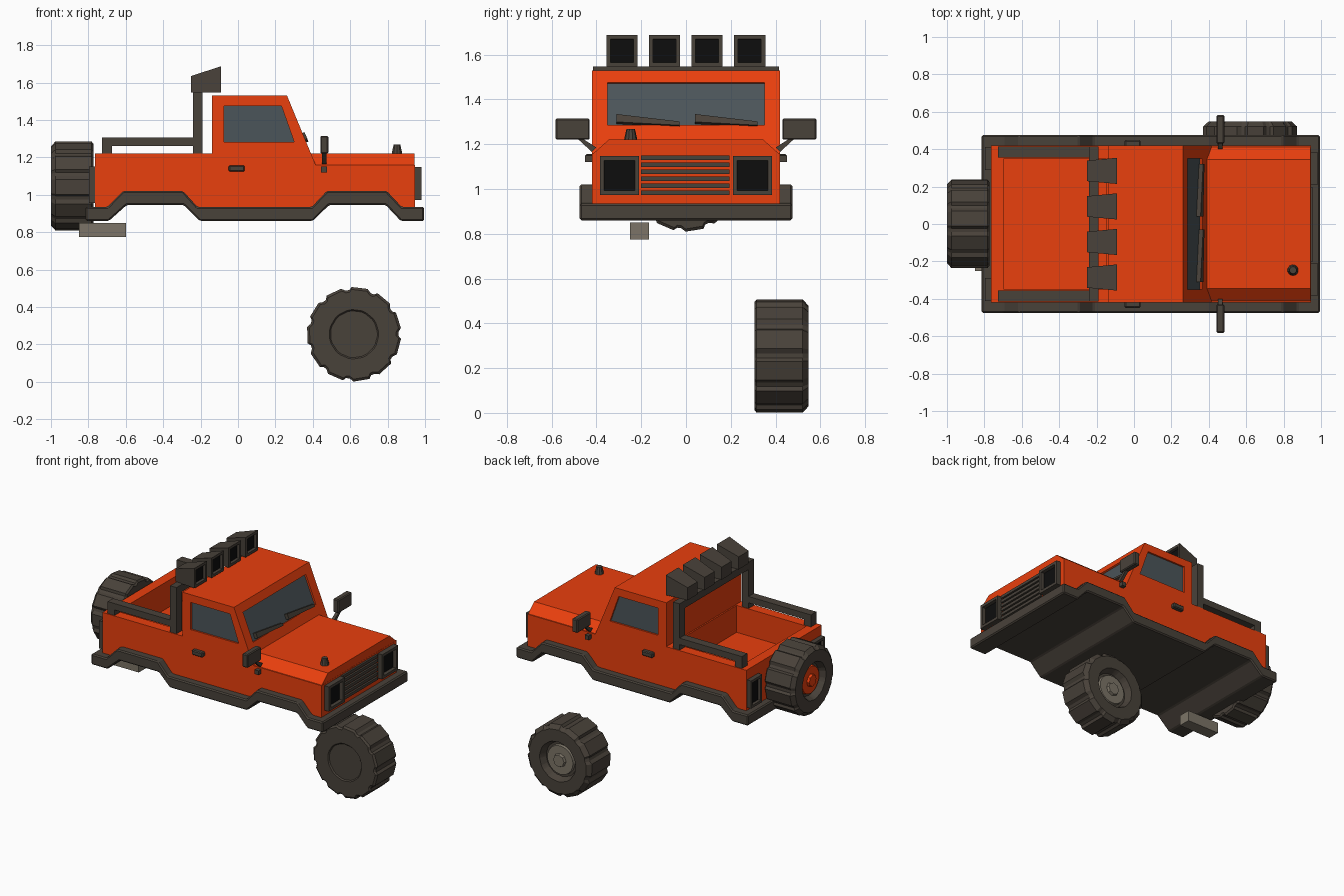
import bpy, bmesh, math
from mathutils import Matrix, Vector

if "Cube" in bpy.data.objects:
    bpy.data.objects.remove(bpy.data.objects["Cube"])


def material(name, rgb):
    m = bpy.data.materials.new(name)
    m.diffuse_color = (*rgb, 1)
    m.use_nodes = True
    m.node_tree.nodes["Principled BSDF"].inputs["Base Color"].default_value = m.diffuse_color
    return m


ORANGE = material("orange_paint", (0.82, 0.05, 0.004))
DARK = material("dark_plastic", (0.066, 0.054, 0.042))
GREY = material("warm_grey_metal", (0.2, 0.175, 0.135))
GLASS = material("window_glass", (0.07, 0.09, 0.1))
BLACK = material("black_lens", (0.004, 0.004, 0.004))


def finish(name, bm, *mats, bevel=0):
    bmesh.ops.recalc_face_normals(bm, faces=bm.faces[:])
    me = bpy.data.meshes.new(name)
    bm.to_mesh(me)
    bm.free()
    ob = bpy.data.objects.new(name, me)
    bpy.context.collection.objects.link(ob)
    for m in mats:
        me.materials.append(m)
    if bevel:
        mod = ob.modifiers.new("bevel", 'BEVEL')
        mod.width, mod.segments = bevel, 1
    return ob


def prism(name, pts, a, b, mat, axis='y', bevel=0):
    """Extrude a profile ((x,z) along y, or (y,z) along x) from a to b."""
    bm = bmesh.new()
    at = (lambda p, t: (p[0], t, p[1])) if axis == 'y' else (lambda p, t: (t, *p))
    lo, hi = ([bm.verts.new(at(p, t)) for p in pts] for t in (a, b))
    bm.faces.new(lo)
    bm.faces.new(hi)
    for i in range(len(pts)):
        j = (i + 1) % len(pts)
        bm.faces.new((lo[i], lo[j], hi[j], hi[i]))
    return finish(name, bm, mat, bevel=bevel)


def box(name, x, y, z, mat, bevel=0):
    return prism(name, [(x[0], z[0]), (x[1], z[0]), (x[1], z[1]), (x[0], z[1])],
                 min(y), max(y), mat, bevel=bevel)


def cone(name, r1, r2, depth, mat, matrix, sides=16):
    bm = bmesh.new()
    bmesh.ops.create_cone(bm, cap_ends=True, segments=sides, radius1=r1,
                          radius2=r2, depth=depth, matrix=matrix)
    return finish(name, bm, mat)


def lamp(name, back, front, border, depth):
    """Tapered housing between two (x, y0, y1, z0, z1) rectangles, sunken lens."""
    bm = bmesh.new()
    loops = [[bm.verts.new((x, y, z)) for y, z in ((y0, z0), (y1, z0), (y1, z1), (y0, z1))]
             for x, y0, y1, z0, z1 in (back, front)]
    bm.faces.new(loops[0])
    face = bm.faces.new(loops[1])
    for i in range(4):
        j = (i + 1) % 4
        bm.faces.new((loops[0][i], loops[0][j], loops[1][j], loops[1][i]))
    bmesh.ops.recalc_face_normals(bm, faces=bm.faces[:])
    bmesh.ops.inset_region(bm, faces=[face], thickness=border)
    bmesh.ops.inset_region(bm, faces=[face], thickness=0.001, depth=-depth)
    face.material_index = 1
    return finish(name, bm, DARK, BLACK)


def wheel(name, matrix, hub_mat, teeth=11):
    """Toothed tyre with axis on local y, outer face at +y."""
    bm = bmesh.new()
    rings = []
    for y, r, valley in ((-0.113, 0.125, 1), (-0.121, 0.132, 1), (-0.121, 0.24, .94),
                         (-0.111, 0.253, .94), (0.095, 0.253, .94), (0.121, 0.225, .98),
                         (0.121, 0.14, 1), (0.075, 0.12, 1)):
        ring = []
        for t in range(teeth):
            for frac, top in ((-.45, 0), (-.3, 1), (.3, 1), (.4, 0)):
                a = math.radians(83) + (t + frac) * math.tau / teeth
                k = r * (1 if top else valley)
                ring.append(bm.verts.new((k * math.cos(a), y, k * math.sin(a))))
        rings.append(ring)
    n = teeth * 4
    for p, q in zip(rings, rings[1:]):
        for i in range(n):
            j = (i + 1) % n
            bm.faces.new((p[i], p[j], q[j], q[i]))
    bm.faces.new(rings[0])
    bm.faces.new(rings[-1])
    bm.transform(matrix)
    finish(name + "_tyre", bm, DARK)
    turn = Matrix.Rotation(-math.pi / 2, 4, 'X')
    for part, r1, r2, y, d, s in (("rim", .105, .1, .082, .02, 24), ("hub", .048, .042, .1, .02, 8)):
        cone(f"{name}_{part}", r1, r2, d, hub_mat, matrix @ Matrix.Translation((0, y, 0)) @ turn, s)


# Lower trim: one slab that steps over the wheel arches
low = [(-.815, .86), (-.69, .86), (-.595, .945), (-.29, .945), (-.205, .86),
       (.40, .86), (.487, .945), (.79, .945), (.87, .86), (.995, .86)]
high = [(-.815, .935), (-.697, .935), (-.615, 1.02), (-.294, 1.02), (-.217, .935),
        (.395, .935), (.475, 1.02), (.795, 1.02), (.875, .935), (.995, .935)]
prism("lower_trim_and_bumpers", low + high[::-1], -.475, .475, DARK, bevel=.008)

# Body side profile, its bottom hidden inside the trim
mid = [((a[0] + b[0]) / 2, (a[1] + b[1]) / 2) for a, b in zip(low[1:9], high[1:9])]
body = prism("body", [(-.765, .9)] + mid + [(.945, .9), (.945, 1.16), (.415, 1.16), (.262, 1.53),
             (-.14, 1.53), (-.14, 1.22), (-.765, 1.22)], -.42, .42, ORANGE)
prism("hood", [(-.418, 1.155), (.418, 1.155), (.345, 1.22), (-.345, 1.22)], .3, .944, ORANGE, 'x')

# Cut the cargo bed and window recesses, and fit the glass
cutters = [box("bed_cutter", (-.695, -.15), (-.35, .35), (1.03, 1.4), ORANGE)]
side = [(-.075, 1.283), (.30, 1.283), (.232, 1.475), (-.075, 1.475)]
for s, tag in ((-1, "right"), (1, "left")):
    cutters.append(prism("window_cutter", side, s * .405, s * .46, ORANGE))
    prism(f"{tag}_window", side, s * .39, s * .408, GLASS)
nrm = Vector((.924, .382))
slope = lambda z: Vector((.262 + (1.53 - z) * .414, z))
pane = lambda d0, d1: [slope(1.475) + nrm * d0, slope(1.285) + nrm * d0,
                       slope(1.285) + nrm * d1, slope(1.475) + nrm * d1]
cutters.append(prism("windshield_cutter", pane(-.015, .04), -.35, .35, ORANGE))
prism("windshield", pane(-.03, -.012), -.35, .35, GLASS)
bpy.context.view_layer.objects.active = body
for c in cutters:
    mod = body.modifiers.new("cut", 'BOOLEAN')
    mod.operation, mod.object, mod.solver = 'DIFFERENCE', c, 'EXACT'
    bpy.ops.object.modifier_apply(modifier=mod.name)
    bpy.data.objects.remove(c)

# Wipers lying on the windshield
for i, y in enumerate((-.31, .04)):
    bm = bmesh.new()
    yz = ((y, 1.33), (y + .28, 1.297), (y + .28, 1.28), (y, 1.295))
    rows = [[bm.verts.new((*(slope(z) + nrm * d).xx[:1], yy, (slope(z) + nrm * d).y)) for yy, z in yz]
            for d in (-.012, .012)]
    bm.faces.new(rows[0])
    bm.faces.new(rows[1])
    for k in range(4):
        m = (k + 1) % 4
        bm.faces.new((rows[0][k], rows[0][m], rows[1][m], rows[1][k]))
    finish(f"wiper_{i + 1}", bm, DARK)

# Mirrored fittings: lamps, mirrors, handles, roll bar sides
for s, tag in ((-1, "right"), (1, "left")):
    c = s * .297
    lamp(f"{tag}_headlight", (.94, c - .088, c + .088, .973, 1.147),
         (.98, c - .088, c + .088, .973, 1.147), .028, .025)
    c = s * .35
    lamp(f"{tag}_tail_light", (-.76, c - .062, c + .062, .955, 1.15),
         (-.797, c - .062, c + .062, .955, 1.15), .025, .02)
    box(f"{tag}_mirror", (.44, .483), (s * .43, s * .582), (1.22, 1.315), DARK, .006)
    prism(f"{tag}_mirror_arm", [(s * .40, 1.185), (s * .42, 1.165), (s * .485, 1.225), (s * .462, 1.225)],
          .45, .472, DARK, 'x')
    box(f"{tag}_mirror_base", (.445, .475), (s * .40, s * .45), (1.12, 1.15), DARK)
    box(f"{tag}_door_handle", (-.05, .035), (s * .41, s * .448), (1.123, 1.157), DARK, .006)
    y = (s * .355, s * .415)
    box(f"{tag}_roll_bar_post", (-.24, -.19), y, (1.22, 1.5), DARK)
    box(f"{tag}_bed_rail", (-.727, -.24), y, (1.26, 1.305), DARK)
    box(f"{tag}_bed_rail_foot", (-.727, -.674), y, (1.22, 1.26), DARK)
box("roll_bar_crosspiece", (-.24, -.19), (-.415, .415), (1.495, 1.547), DARK)

# Roof lamps on the roll bar
for i in range(4):
    c = -.286 + i * .19
    lamp(f"roof_lamp_{i + 1}", (-.25, c - .055, c + .055, 1.546, 1.635),
         (-.09, c - .07, c + .07, 1.546, 1.687), .026, .02)

# Grille slats
for i in range(6):
    z = .982 + i * .0315
    box(f"grille_slat_{i + 1}", (.94, .958), (-.2, .195), (z - .01, z + .01), DARK)

# Hood cap and exhaust
cone("hood_cap", .03, .019, .05, DARK, Matrix.Translation((.85, -.247, 1.243)), 10)
box("exhaust", (-.85, -.6), (-.25, -.165), (.775, .85), GREY)

# Loose wheel and the spare on the tail
wheel("wheel", Matrix.Translation((.62, .426, .254)), GREY)
wheel("spare_wheel", Matrix.Translation((-.887, 0, 1.047)) @ Matrix.Rotation(math.pi / 2, 4, 'Z')
      @ Matrix.Scale(.94, 4), ORANGE)
